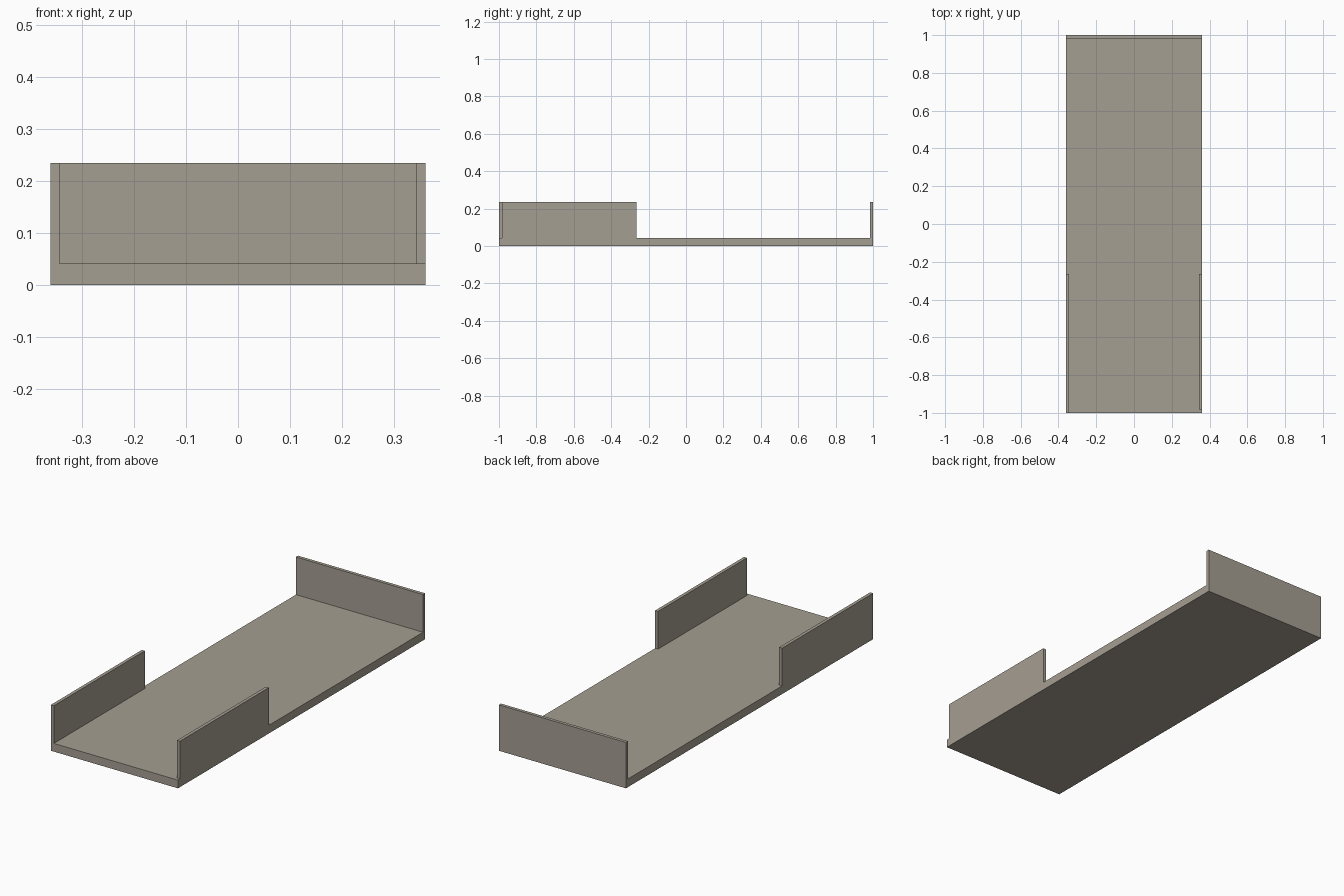
import bpy

if "Cube" in bpy.data.objects:
    bpy.data.objects.remove(bpy.data.objects["Cube"])

material = bpy.data.materials.new("warm grey")
material.diffuse_color = (0.376, 0.342, 0.287, 1)
material.use_nodes = True
material.node_tree.nodes["Principled BSDF"].inputs["Base Color"].default_value = material.diffuse_color

WIDTH, LENGTH = 0.36, 1.0      # half extents
FLOOR, TOP, WALL = 0.042, 0.235, 0.017


def box(name, low, high):
    """Axis-aligned box between two corners."""
    centre = [(a + b) / 2 for a, b in zip(low, high)]
    bpy.ops.mesh.primitive_cube_add(size=1, location=centre)
    obj = bpy.context.object
    obj.name = name
    obj.scale = [b - a for a, b in zip(low, high)]
    bpy.ops.object.transform_apply(location=False, rotation=False, scale=True)
    obj.data.materials.append(material)
    return obj


# Flat base slab
box("base", (-WIDTH, -LENGTH, 0), (WIDTH, LENGTH, FLOOR))

# Full-width wall at the back end
box("back_wall", (-WIDTH, LENGTH - WALL, FLOOR), (WIDTH, LENGTH, TOP))

# Side walls near the front; the right one starts slightly further back
box("left_wall", (-WIDTH, -LENGTH, FLOOR), (-WIDTH + WALL, -0.264, TOP))
box("right_wall", (WIDTH - WALL, -LENGTH + WALL, FLOOR), (WIDTH, -0.264, TOP))
